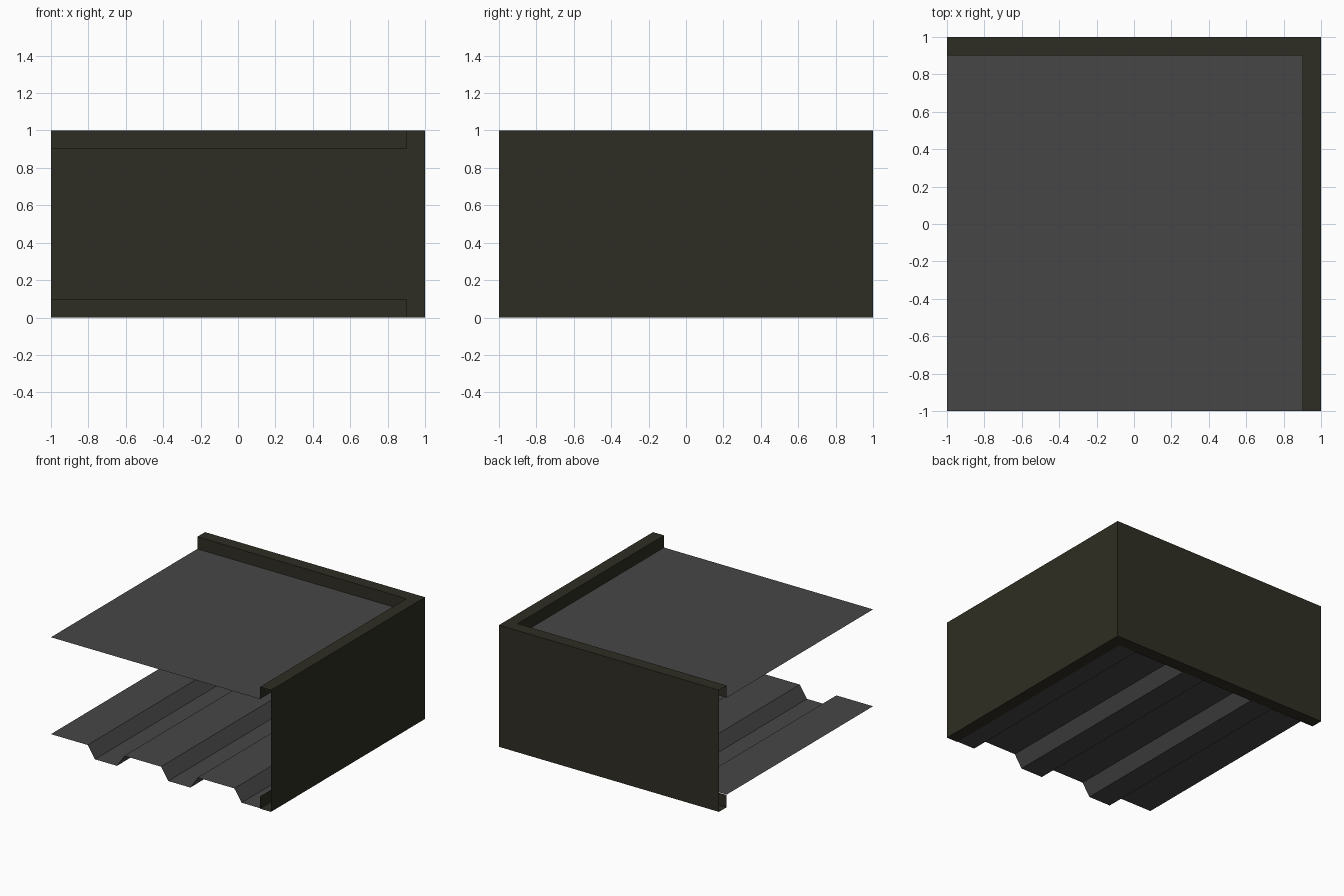
import bpy

if "Cube" in bpy.data.objects:
    bpy.data.objects.remove(bpy.data.objects["Cube"])


def material(name, rgb):
    m = bpy.data.materials.new(name)
    m.diffuse_color = (*rgb, 1.0)
    m.use_nodes = True
    m.node_tree.nodes["Principled BSDF"].inputs["Base Color"].default_value = m.diffuse_color
    return m


def strip(name, rows, mat):
    """Skin consecutive rows of points with flat quads."""
    n = len(rows[0])
    verts = [p for row in rows for p in row]
    faces = [(r * n + i, r * n + i + 1, (r + 1) * n + i + 1, (r + 1) * n + i)
             for r in range(len(rows) - 1) for i in range(n - 1)]
    mesh = bpy.data.meshes.new(name)
    mesh.from_pydata(verts, [], faces)
    mesh.materials.append(mat)
    mesh.update()
    obj = bpy.data.objects.new(name, mesh)
    bpy.context.collection.objects.link(obj)
    return obj


frame_mat = material("dark olive frame", (0.028, 0.027, 0.017))
sheet_mat = material("dark grey sheet", (0.062, 0.062, 0.062))

LIP = 0.1      # flange width and lip height
INNER = 1 - LIP

# Lipped channel along the back and right edges, mitred at the corner
profile = [(LIP, LIP), (LIP, 0), (0, 0), (0, 1), (LIP, 1), (LIP, INNER)]
strip("edge_channel", [
    [(1 - d, -1, z) for d, z in profile],
    [(1 - d, 1 - d, z) for d, z in profile],
    [(-1, 1 - d, z) for d, z in profile],
], frame_mat)

# Flat top sheet meeting the upper lips
strip("top_sheet", [
    [(-1, -1, INNER), (INNER, -1, INNER)],
    [(-1, INNER, INNER), (INNER, INNER, INNER)],
], sheet_mat)

# Corrugated bottom deck: trapezoid ribs running front to back
HIGH, LOW = 0.104, 0.004
wave = [(-1, HIGH)]
for k in range(3):
    x = -1 + k * 2 / 3
    wave += [(x + 1 / 3, HIGH), (x + 0.4, LOW), (x + 0.6, LOW), (x + 2 / 3, HIGH)]
wave = wave[:-2] + [(INNER, LOW)]   # last valley stops at the lip
strip("corrugated_deck", [[(x, y, z) for x, z in wave] for y in (-1, INNER)],
      sheet_mat)
